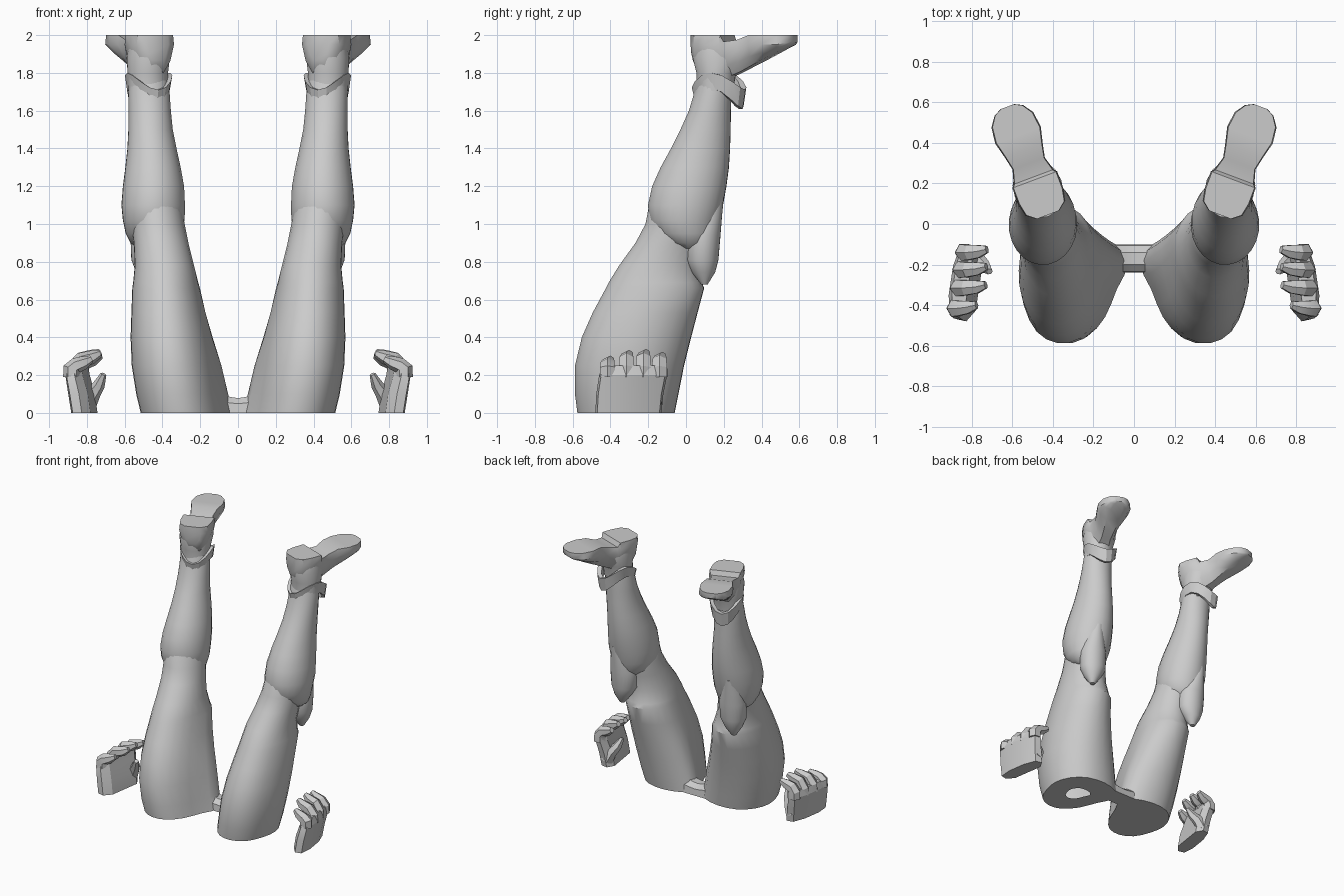
import bpy, bmesh, math
from mathutils import Vector

if "Cube" in bpy.data.objects:
    bpy.data.objects.remove(bpy.data.objects["Cube"])

N = 24
# thigh outline at the ground cut, normalised to its bounding box
BASE = [(-1, .5), (-.76, -.02), (-.53, -.55), (-.18, -.92), (.25, -1), (.65, -.8),
        (.88, -.35), (.96, .14), (.8, .59), (.41, .92), (-.18, 1), (-.76, .83)]


def resample(pts):
    """Double a closed outline with Catmull-Rom midpoints."""
    out, n = [], len(pts)
    for i in range(n):
        a, b, c, d = (Vector(pts[(i + k) % n]) for k in (-1, 0, 1, 2))
        out += [b, (b + c) * .5625 - (a + d) * .0625]
    return out


BASE = resample(BASE)


def section(z, x0, x1, y0, y1, blend=0.0):
    """Horizontal ring filling a bounding box, blended from ellipse to thigh outline."""
    ring = []
    for i in range(N):
        a = math.radians(155 + 360 * i / N)
        p = Vector((math.cos(a), math.sin(a))).lerp(BASE[i], blend)
        ring.append(Vector(((x0 + x1) / 2 + p.x * (x1 - x0) / 2,
                            (y0 + y1) / 2 + p.y * (y1 - y0) / 2, z)))
    return ring


def loft(name, rings, side=1, caps=(True, True), closed=False, angle=35):
    bm = bmesh.new()
    vs = [[bm.verts.new((p[0] * side, p[1], p[2])) for p in r] for r in rings]
    n = len(rings[0])
    pairs = list(zip(vs, vs[1:])) + ([(vs[-1], vs[0])] if closed else [])
    for a, b in pairs:
        for i in range(n):
            j = (i + 1) % n
            bm.faces.new((a[i], a[j], b[j], b[i]))
    if not closed:
        if caps[0]:
            bm.faces.new(vs[0])
        if caps[1]:
            bm.faces.new(vs[-1])
    bmesh.ops.recalc_face_normals(bm, faces=bm.faces)
    me = bpy.data.meshes.new(name)
    bm.to_mesh(me)
    bm.free()
    ob = bpy.data.objects.new(name, me)
    bpy.context.collection.objects.link(ob)
    bpy.ops.object.select_all(action='DESELECT')
    ob.select_set(True)
    bpy.context.view_layer.objects.active = ob
    bpy.ops.object.shade_smooth_by_angle(angle=math.radians(angle))
    return ob


def tube(name, pts, radii, side, sides=6):
    """Low-poly finger swept along a path."""
    pts = [Vector(p) for p in pts]
    rings = []
    for i, p in enumerate(pts):
        t = (pts[min(i + 1, len(pts) - 1)] - pts[max(i - 1, 0)]).normalized()
        u = (Vector((0, 1, 0)) - t * t.y).normalized()
        v = t.cross(u)
        rings.append([p + radii[i] * (u * math.cos(k * math.tau / sides + .5)
                      + v * math.sin(k * math.tau / sides + .5)) for k in range(sides)])
    loft(name, rings, side, angle=25)


THIGH = [(0, .025, .525, -.575, -.06, 1), (.1, .05, .548, -.588, -.04, .9),
         (.25, .082, .57, -.588, -.01, .75), (.4, .125, .574, -.552, .028, .55),
         (.53, .163, .568, -.495, .062, .4), (.66, .195, .562, -.425, .097, .25),
         (.69, .205, .557, -.41, .085, .2), (.78, .232, .547, -.355, .075),
         (.9, .262, .552, -.268, .09), (1.0, .282, .565, -.215, .12),
         (1.1, .30, .57, -.196, .13), (1.22, .36, .53, -.12, .12)]
CALF = [(.87, .42, .53, -.03, .07), (.90, .36, .57, -.10, .13), (.95, .305, .595, -.16, .155),
        (1.02, .282, .61, -.195, .175), (1.1, .28, .618, -.202, .197), (1.2, .285, .61, -.18, .215),
        (1.3, .303, .597, -.135, .228), (1.4, .325, .586, -.08, .234), (1.5, .345, .581, -.03, .237),
        (1.6, .355, .58, .015, .238), (1.7, .362, .58, .045, .242), (1.76, .37, .575, .06, .24)]
KNEE = [(.68, .46, .50, .08, .115), (.745, .41, .54, .03, .155), (.81, .37, .565, 0, .172),
        (.94, .37, .57, 0, .183), (1.03, .40, .555, .03, .19), (1.14, .44, .53, .06, .2)]
ANKLE = [(1.7, .37, .58, .055, .25), (1.8, .37, .585, .055, .265),
         (1.88, .36, .59, .035, .30), (1.94, .37, .58, .05, .28)]
# foot stations: distance from heel, half width, instep height, sole height
FOOT = [(0, .06, 1.86, 2), (.035, .105, 1.79, 2), (.10, .118, 1.76, 2), (.185, .118, 1.76, 2),
        (.20, .105, 1.77, 1.965), (.27, .085, 1.80, 1.975), (.34, .10, 1.835, 2),
        (.42, .12, 1.875, 2), (.50, .11, 1.915, 2), (.55, .075, 1.94, 2), (.57, .035, 1.955, 2)]
PALM = [(0, .76, .87, -.48, -.13), (.1, .775, .887, -.475, -.12),
        (.2, .805, .905, -.46, -.10), (.25, .815, .89, -.44, -.10)]


def hand_x(x, y):
    """The hand is turned slightly, so its thumb edge sits further in."""
    return x - .15 * (y + .29)


for side, tag in ((1, "right"), (-1, "left")):
    # thigh, one side with a small pit in its cut end
    rings = [section(*s) for s in THIGH]
    if side == 1:
        c = sum(rings[0], Vector()) / N
        rings.insert(0, [c.lerp(p, .33) for p in rings[0]])
    loft(tag + "_thigh", rings, side, (side == -1, True))

    # lower leg, kneecap, boot shaft
    loft(tag + "_calf", [section(*s) for s in CALF], side)
    loft(tag + "_kneecap", [section(*s) for s in KNEE], side)
    loft(tag + "_ankle", [section(*s) for s in ANKLE], side)

    # foot with heel block and flat sole
    ax, lat = Vector((.35, .937, 0)), Vector((.937, -.35, 0))
    rings = []
    for s, w, lo, hi in FOOT:
        c = Vector((.425, .045, 0)) + ax * s
        edge = max(lo + .3 * (hi - lo), hi - .05)
        prof = [(-w * .95, hi), (-w, edge), (-w * .8, edge * .45 + lo * .55), (-w * .4, lo + .006),
                (w * .4, lo + .006), (w * .8, edge * .45 + lo * .55), (w, edge), (w * .95, hi)]
        rings.append([c + lat * x + Vector((0, 0, z)) for x, z in prof])
    loft(tag + "_foot", rings, side, angle=40)

    # wavy, flared boot cuff
    rings = []
    for r, up in ((.75, 0), (.9, 0), (1, 1), (.78, 1)):
        ring = []
        for k in range(16):
            a = k * math.tau / 16
            p = Vector((.473, .175, 0)) + lat * (.122 * r * math.sin(a)) + ax * (.148 * r * math.cos(a))
            p.z = 1.755 - .045 * math.cos(2 * a) - .08 * (1 - up) - (.02 * math.cos(a) if not up else 0)
            ring.append(p)
        rings.append(ring)
    loft(tag + "_boot_cuff", rings, side, closed=True, angle=25)

    # hand: palm, curled fingers, thumb
    rings = []
    for z, x0, x1, y0, y1 in PALM:
        rings.append([Vector((hand_x(x0 + (x1 - x0) * u, y0 + (y1 - y0) * v), y0 + (y1 - y0) * v, z))
                      for u, v in ((0, .15), (.35, 0), (.8, .03), (1, .3),
                                   (1, .7), (.8, .97), (.35, 1), (0, .85))])
    loft(tag + "_palm", rings, side, angle=25)
    for i, (y, dx, dz) in enumerate(((-.415, .02, -.03), (-.315, -.01, 0), (-.225, 0, .005), (-.14, .01, -.01))):
        path = [(.86, y, .19), (.86, y, .235), (.83 + dx * .5, y, .28 + dz),
                (.78 + dx, y + .005, .295 + dz), (.74 + dx, y + .015, .315 + dz)]
        tube(f"{tag}_finger_{i + 1}", [(hand_x(px, py), py, pz) for px, py, pz in path],
             [.047, .047, .042, .036, .02], side)
    tube(tag + "_thumb", [(.80, -.17, .04), (.77, -.18, .10), (.735, -.21, .15), (.712, -.235, .205)],
         [.05, .042, .032, .016], side)

# bridge between the thighs
arch = [(-.24, 0), (-.235, .05), (-.2, .08), (-.14, .08), (-.105, .05), (-.1, 0)]
loft("hip_bridge", [[(x, y, z * k) for y, z in arch]
                    for x, k in ((-.09, 1.2), (-.04, 1.05), (0, .98), (.04, 1.05), (.09, 1.2))])
